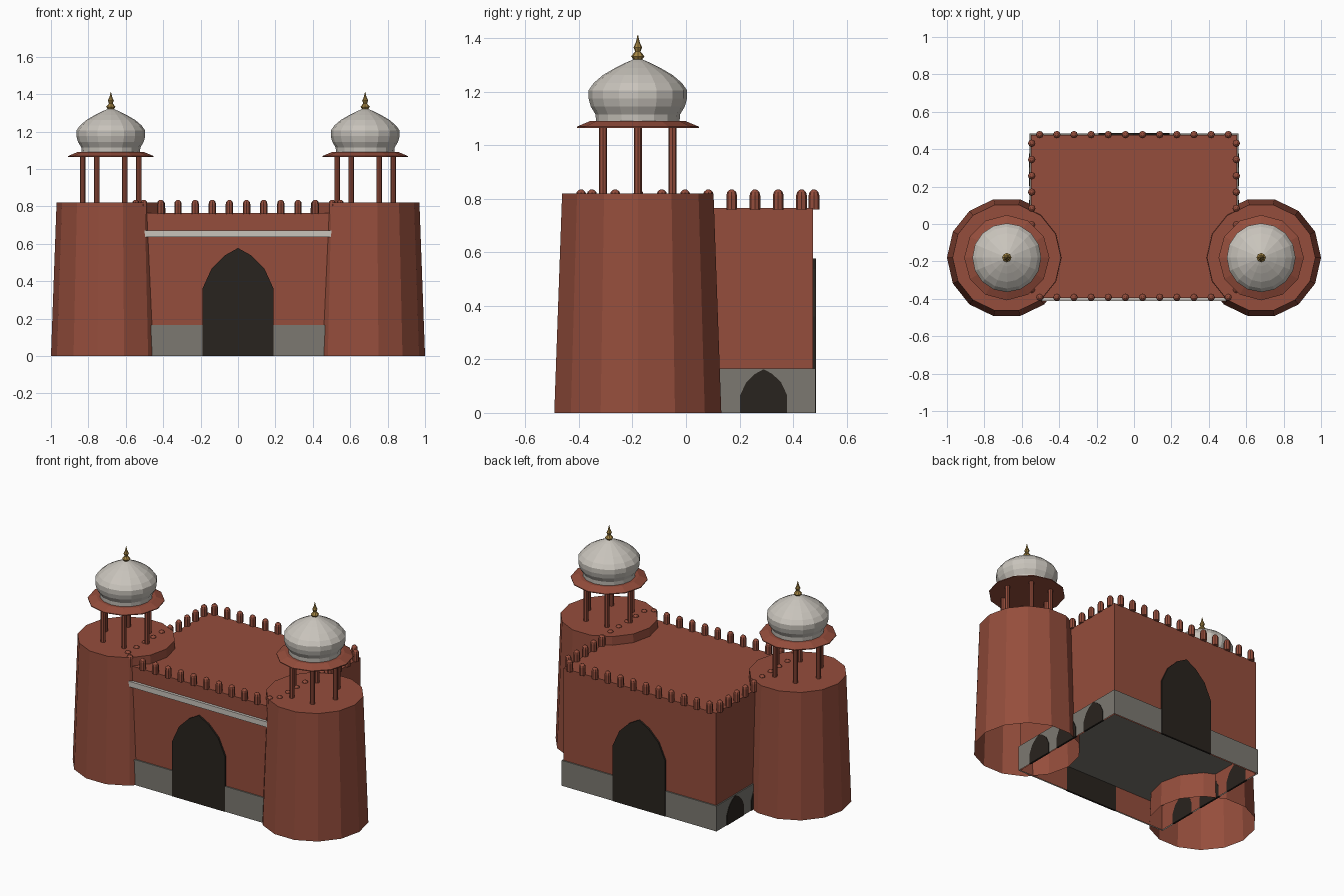
import bpy, bmesh
from math import sin, cos, pi

if "Cube" in bpy.data.objects:
    bpy.data.objects.remove(bpy.data.objects["Cube"])


def material(name, rgb):
    m = bpy.data.materials.new(name)
    m.diffuse_color = (*rgb, 1)
    m.use_nodes = True
    m.node_tree.nodes["Principled BSDF"].inputs["Base Color"].default_value = m.diffuse_color
    return m


RED = material("red_sandstone", (0.30, 0.075, 0.045))
GREY = material("grey_stone", (0.20, 0.19, 0.165))
WHITE = material("pale_marble", (0.58, 0.55, 0.50))
DARK = material("dark_opening", (0.022, 0.017, 0.013))
GOLD = material("gilded_metal", (0.38, 0.24, 0.06))


def finish(name, bm, mat):
    me = bpy.data.meshes.new(name)
    bm.to_mesh(me)
    bm.free()
    me.materials.append(mat)
    ob = bpy.data.objects.new(name, me)
    bpy.context.collection.objects.link(ob)
    return ob


def box(name, x0, x1, y0, y1, z0, z1, mat, floor=True):
    bm = bmesh.new()
    bmesh.ops.create_cube(bm, size=1)
    for v in bm.verts:
        v.co = ((x0 + x1) / 2 + v.co.x * (x1 - x0),
                (y0 + y1) / 2 + v.co.y * (y1 - y0),
                (z0 + z1) / 2 + v.co.z * (z1 - z0))
    if not floor:
        bm.normal_update()
        low = [f for f in bm.faces if f.normal.z < -0.9]
        bmesh.ops.delete(bm, geom=low, context='FACES_ONLY')
    return finish(name, bm, mat)


def lathe(name, profile, sides, centre, mat, floor=True):
    """Turn (radius, z) points, listed bottom to top, around a vertical axis."""
    bm = bmesh.new()
    rings = [[bm.verts.new((centre[0] + r * cos(2 * pi * i / sides),
                            centre[1] + r * sin(2 * pi * i / sides), z))
              for i in range(sides)] for r, z in profile]
    for a, b in zip(rings, rings[1:]):
        for i in range(sides):
            j = (i + 1) % sides
            bm.faces.new((a[i], a[j], b[j], b[i]))
    bm.faces.new(rings[-1])
    if floor:
        bm.faces.new(rings[0][::-1])
    return finish(name, bm, mat)


def arch(name, half, spring, rise, place):
    """Pointed arch panel; place(u, z, d) maps width, height, depth to space."""
    side = [(1, 0), (0.74, 0.5), (0.37, 0.82)]
    pts = [(-half, 0), (half, 0)]
    pts += [(half * u, spring + rise * h) for u, h in side]
    pts += [(0, spring + rise)]
    pts += [(-half * u, spring + rise * h) for u, h in reversed(side)]
    bm = bmesh.new()
    front = [bm.verts.new(place(u, z, 0.012)) for u, z in pts]
    back = [bm.verts.new(place(u, z, 0)) for u, z in pts]
    bm.faces.new(front)
    bm.faces.new(back[::-1])
    for i in range(len(pts)):
        j = (i + 1) % len(pts)
        bm.faces.new((front[i], back[i], back[j], front[j]))
    bmesh.ops.recalc_face_normals(bm, faces=bm.faces)
    return finish(name, bm, DARK)


# Gatehouse body, open underneath, with plinth and cornice
X, Y0, Y1, ROOF = 0.55, -0.395, 0.475, 0.765
YC = (Y0 + Y1) / 2
box("gatehouse_body", -X, X, Y0, Y1, 0, ROOF, RED, floor=False)
box("plinth", -X - 0.008, X + 0.008, Y0 - 0.008, Y1 + 0.008, 0, 0.165, GREY, floor=False)
box("front_cornice", -0.53, 0.53, Y0 - 0.018, Y0 + 0.01, 0.635, 0.67, WHITE)

# Large front and back gateways, small side arches
arch("front_gateway", 0.19, 0.36, 0.217, lambda u, z, d: (u, Y0 + 0.001 - d, z))
arch("back_gateway", 0.19, 0.36, 0.217, lambda u, z, d: (u, Y1 - 0.001 + d, z))
for s in (-1, 1):
    for y in (YC - 0.25, YC, YC + 0.25):
        arch("side_arch", 0.088, 0.065, 0.098,
             lambda u, z, d: (s * (X - 0.001 + d), y + u, z))

# Rounded merlons around the roof edge
spots = []
for i in range(12):
    x = -X + (i + 0.5) * 2 * X / 12
    spots += [(x, Y0 + 0.003), (x, Y1 + 0.003)]
for i in range(10):
    y = Y0 + (i + 0.5) * (Y1 - Y0) / 10
    spots += [(-X + 0.003, y), (X - 0.003, y)]
for p in spots:
    lathe("merlon", [(0.02, ROOF - 0.005), (0.02, 0.812), (0.0165, 0.825),
                     (0.008, 0.833), (0.001, 0.835)], 8, p, RED)

# Corner towers with domed pavilions
for s in (-1, 1):
    c = (s * 0.68, -0.18)
    lathe("tower", [(0.32, 0), (0.29, 0.82)], 14, c, RED, floor=False)
    for k in range(6):
        a = k * pi / 3
        lathe("pavilion_column", [(0.015, 0.815), (0.015, 1.07)], 8,
              (c[0] + 0.15 * cos(a), c[1] + 0.15 * sin(a)), RED)
    lathe("pavilion_eave", [(0.228, 1.064), (0.228, 1.069), (0.178, 1.09)], 12, c, RED)
    lathe("dome", [(0.156, 1.088), (0.158, 1.115), (0.176, 1.145), (0.184, 1.175),
                   (0.184, 1.205), (0.165, 1.232), (0.13, 1.262), (0.085, 1.288),
                   (0.045, 1.308), (0.012, 1.322)], 16, c, WHITE)
    lathe("finial", [(0.013, 1.315), (0.025, 1.332), (0.01, 1.35), (0.016, 1.365),
                     (0.007, 1.385), (0.001, 1.412)], 8, c, GOLD)
